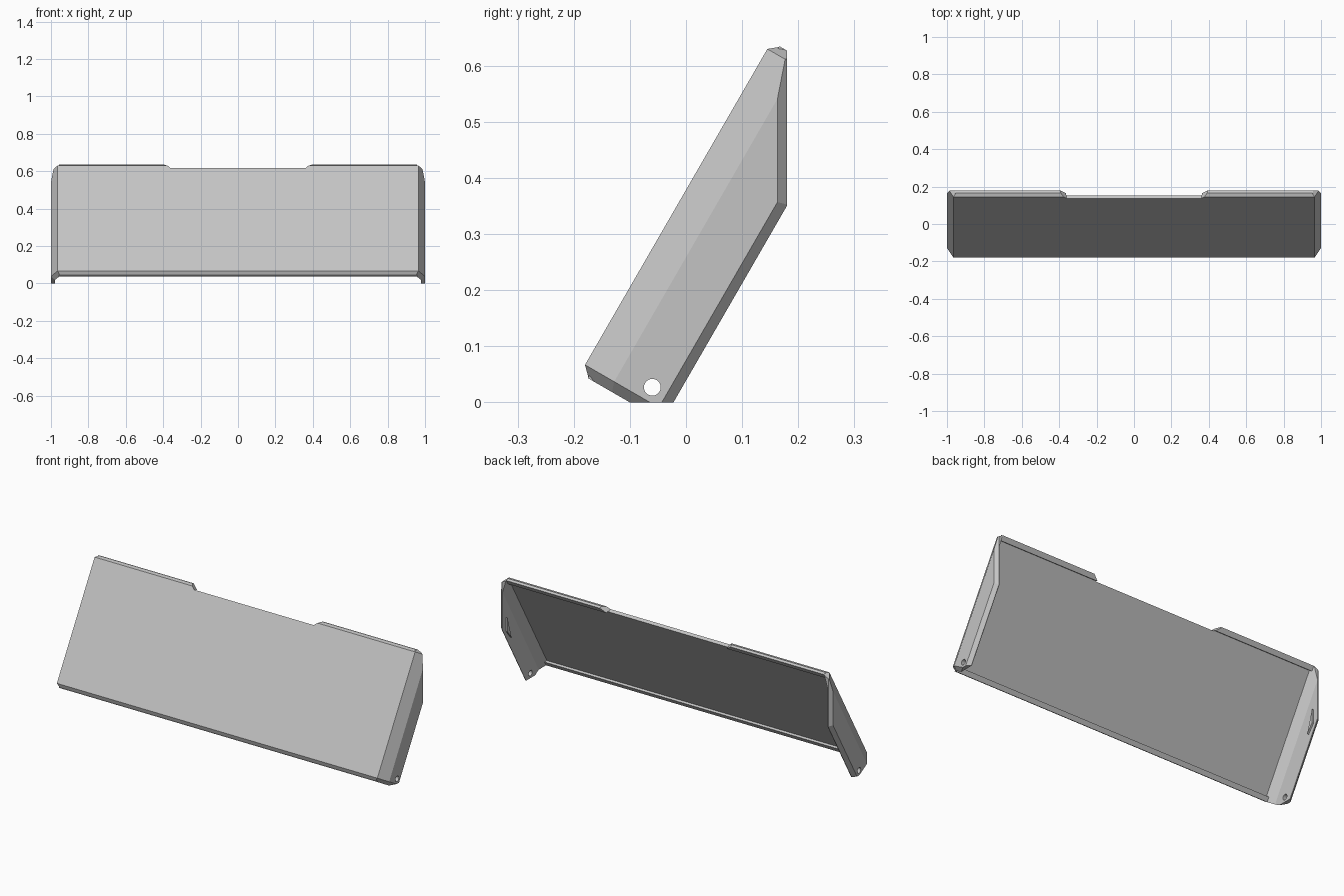
import bpy, bmesh, math
from mathutils import Vector

cube = bpy.data.objects.get("Cube")
if cube:
    bpy.data.objects.remove(cube)

grey = bpy.data.materials.new("light_grey")
grey.use_nodes = True
colour = (0.55, 0.55, 0.55, 1)
grey.diffuse_color = colour
grey.node_tree.nodes["Principled BSDF"].inputs["Base Color"].default_value = colour

# Leaning frame: x across, u up the slope, t backwards through the thickness
C, S = math.cos(math.radians(60)), math.sin(math.radians(60))
ORIGIN = Vector((0, -0.18, 0.067))
HEIGHT, EDGE, SHEET, LIP, DEPTH = 0.65, 0.018, 0.018, 0.03, 0.17


def leaning(x, u, t):
    return ORIGIN + Vector((x, u * C + t * S, u * S - t * C))


def finish(name, bm):
    bmesh.ops.recalc_face_normals(bm, faces=bm.faces)
    mesh = bpy.data.meshes.new(name)
    bm.to_mesh(mesh)
    bm.free()
    mesh.materials.append(grey)
    obj = bpy.data.objects.new(name, mesh)
    bpy.context.collection.objects.link(obj)
    return obj


def prism(name, start, end):
    """Solid between two matching outlines."""
    bm = bmesh.new()
    a, b = [[bm.verts.new(p) for p in ring] for ring in (start, end)]
    bm.faces.new(a)
    bm.faces.new(b)
    for i in range(len(a)):
        j = (i + 1) % len(a)
        bm.faces.new((a[i], a[j], b[j], b[i]))
    return finish(name, bm)


def trim(bm, point, normal):
    geom = bm.verts[:] + bm.edges[:] + bm.faces[:]
    bmesh.ops.bisect_plane(bm, geom=geom, dist=1e-6, plane_co=point,
                           plane_no=normal, clear_outer=True)
    rim = [e for e in bm.edges if e.is_boundary]
    bmesh.ops.holes_fill(bm, edges=rim, sides=0)


def cut(obj, cutter):
    mod = obj.modifiers.new("cut", "BOOLEAN")
    mod.operation = "DIFFERENCE"
    mod.solver = "EXACT"
    mod.object = cutter
    bpy.context.view_layer.objects.active = obj
    bpy.ops.object.modifier_apply(modifier=mod.name)


# Folded sheet: front panel with a slanted corner and a wing at each end
outer = [(0.965, 0), (1, 0.06), (1, DEPTH)]
inner = [(0.95, SHEET), (0.979, 0.066), (0.979, DEPTH)]


def both_sides(half):
    return [(-x, t) for x, t in reversed(half)] + half


bm = bmesh.new()
rows = []
for half, low, high in ((outer, 0, HEIGHT), (inner, -EDGE, HEIGHT + 0.015)):
    for u in (low, high):
        rows.append([bm.verts.new(leaning(x, u, t)) for x, t in both_sides(half)])
out_low, out_high, in_low, in_high = rows
for a, b in ((out_low, out_high), (in_low, in_high), (out_low, in_low), (out_high, in_high)):
    for i in range(len(a) - 1):
        bm.faces.new((a[i], a[i + 1], b[i + 1], b[i]))
for i in (0, -1):
    bm.faces.new((out_low[i], out_high[i], in_high[i], in_low[i]))
bmesh.ops.recalc_face_normals(bm, faces=bm.faces)

# Level foot, upright rear edge, and bevelled outer rear edges
trim(bm, (0, 0, 0), (0, 0, -1))
trim(bm, (0, 0.18, 0), (0, 1, 0))
for side in (-1, 1):
    trim(bm, (side, 0.163, 0), (side, 1, 0))
    trim(bm, leaning(side, 0, 0.152), Vector((side, S, -C)))
shell = finish("folded_panel", bm)


# Rear lips along the bottom and top of the panel
def lip(name, u_edge, u_inside):
    outline = [(u_edge, SHEET - 0.002), (u_edge, LIP),
               (u_inside, LIP), (u_inside, SHEET - 0.002)]
    ends = [[leaning(x, u, t) for u, t in outline] for x in (-0.957, 0.957)]
    return prism(name, *ends)


lip("bottom_lip", -EDGE, 0.008)
top_lip = lip("top_lip", HEIGHT + 0.015, HEIGHT - 0.012)

# Wide notch in the top edge
notch = [(-0.36, 0.635), (0.36, 0.635), (0.42, 0.69), (-0.42, 0.69)]
cutter = prism("notch_cutter", *[[leaning(x, u, t) for x, u in notch] for t in (-0.1, 0.1)])
cut(shell, cutter)
cut(top_lip, cutter)
bpy.data.objects.remove(cutter)

# Pivot hole through both wings
circle = [(-0.06 + 0.015 * math.cos(a), 0.027 + 0.015 * math.sin(a))
          for a in (math.tau * i / 24 for i in range(24))]
drill = prism("hole_cutter", *[[(x, y, z) for y, z in circle] for x in (-1.2, 1.2)])
cut(shell, drill)
bpy.data.objects.remove(drill)

# Small triangular catch inside each wing
triangle = [(0.15, 0.41), (0.15, 0.335), (0.115, 0.29)]
for side, label in ((1, "left"), (-1, "right")):
    prism(label + "_catch", *[[(side * x, y, z) for y, z in triangle] for x in (0.97, 0.985)][:1],
          [(side * 0.985, y, z) for y, z in triangle])
